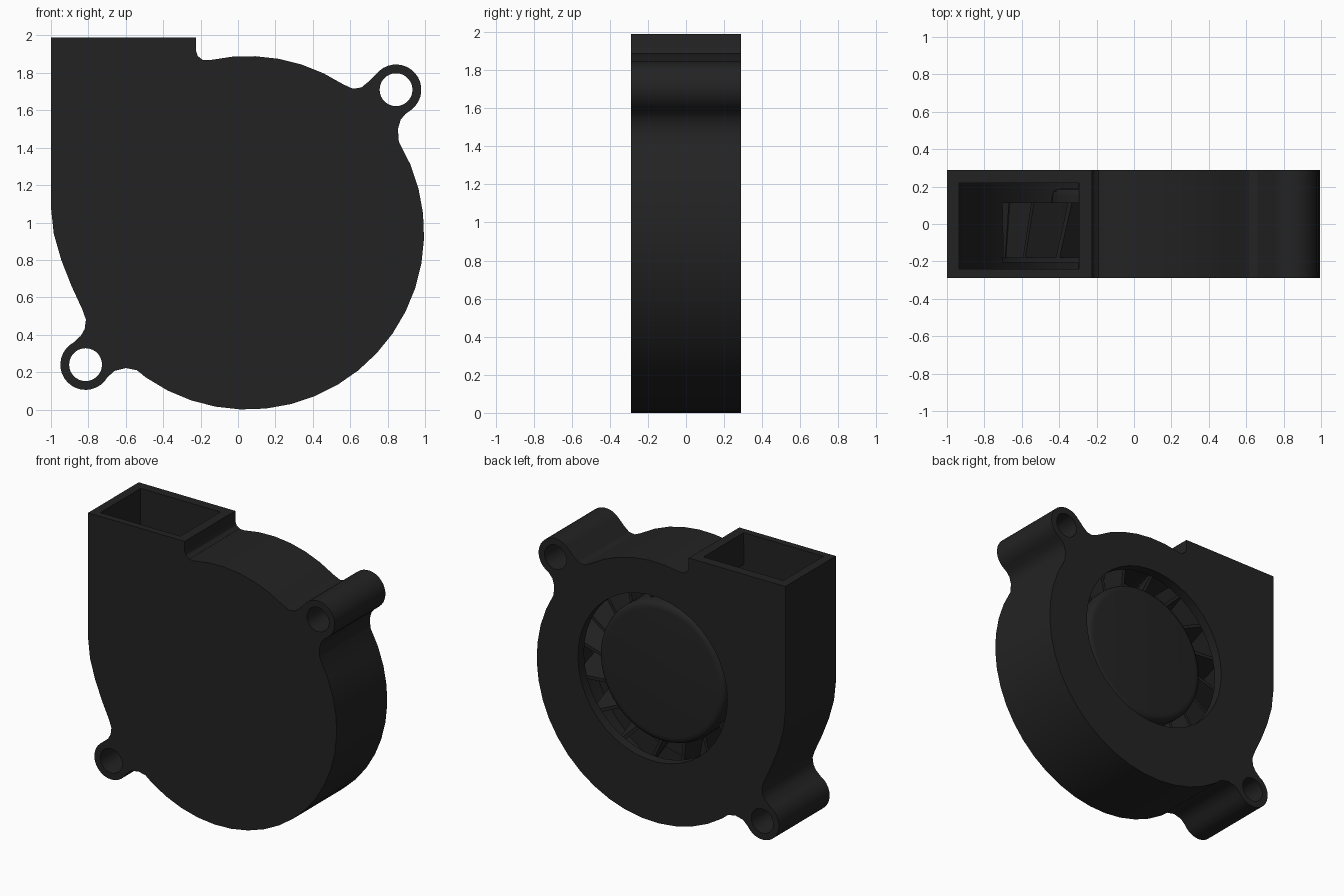
import bpy, bmesh, math

if "Cube" in bpy.data.objects:
    bpy.data.objects.remove(bpy.data.objects["Cube"])

black = bpy.data.materials.new("matte_black")
black.diffuse_color = (0.0165, 0.0165, 0.0165, 1)
black.use_nodes = True
black.node_tree.nodes["Principled BSDF"].inputs["Base Color"].default_value = black.diffuse_color


def arc(cx, cz, r, a0, a1, n):
    """Points on an arc in the xz plane, angles in degrees."""
    angles = [math.radians(a0 + (a1 - a0) * i / n) for i in range(n + 1)]
    return [(cx + r * math.cos(a), cz + r * math.sin(a)) for a in angles]


def circle(cx, cz, r, n):
    return arc(cx, cz, r, 0, 360, n)[:-1]


def add_loft(bm, rings):
    """Join (outline, y) rings of equal point count and cap both ends."""
    loops = [[bm.verts.new((x, y, z)) for x, z in pts] for pts, y in rings]
    n = len(loops[0])
    for lo, hi in zip(loops, loops[1:]):
        for i in range(n):
            j = (i + 1) % n
            bm.faces.new((lo[i], lo[j], hi[j], hi[i]))
    bm.faces.new(loops[0])
    bm.faces.new(loops[-1][::-1])


def make(name, lofts):
    bm = bmesh.new()
    for rings in lofts:
        add_loft(bm, rings)
    bmesh.ops.recalc_face_normals(bm, faces=bm.faces)
    mesh = bpy.data.meshes.new(name)
    bm.to_mesh(mesh)
    bm.free()
    mesh.materials.append(black)
    ob = bpy.data.objects.new(name, mesh)
    bpy.context.collection.objects.link(ob)
    return ob


def smooth(ob, angle=30):
    bpy.ops.object.select_all(action='DESELECT')
    ob.select_set(True)
    bpy.context.view_layer.objects.active = ob
    bpy.ops.object.shade_smooth_by_angle(angle=math.radians(angle))


CX, CZ = 0.05, 0.945          # volute centre
HX, HZ = 0.065, 1.04          # impeller centre
EARS = [(-0.815, 0.24), (0.845, 1.71)]

# Housing outline: outlet, spiral side, ear, round body, ear, round top
outline = [(-0.225, 1.99), (-1, 1.99), (-1, 1.08), (-0.985, 0.94), (-0.945, 0.80),
           (-0.89, 0.66), (-0.83, 0.53), (-0.813, 0.48), (-0.82, 0.43), (-0.84, 0.395)]
outline += arc(*EARS[0], 0.135, 118, 330, 18)
outline += [(-0.66, 0.207), (-0.60, 0.222), (-0.54, 0.21)]
outline += arc(CX, CZ, 0.945, 235, 391, 19)
outline += [(0.855, 1.50), (0.87, 1.55), (0.895, 1.58)]
outline += arc(*EARS[1], 0.135, -51, 132, 16)
outline += [(0.70, 1.755), (0.66, 1.722), (0.615, 1.715)]
outline += arc(CX, CZ, 0.945, 57, 102.5, 6)
outline += [(-0.19, 1.87), (-0.215, 1.89), (-0.225, 1.92)]
housing = make("housing", [[(outline, -0.29), (outline, 0.29)]])

# Cutters: inner volute with outlet duct, inlet opening, screw holes
cavity = [(-0.295, 2.1), (-0.935, 2.1), (-0.935, 1.08), (-0.92, 0.94), (-0.885, 0.81),
          (-0.83, 0.68), (-0.76, 0.55)]
cavity += arc(CX, CZ, 0.885, 213, 473, 32)
cutters = [make("cavity_cutter", [[(cavity, -0.24), (cavity, 0.22)]])]
inlet = circle(HX, HZ, 0.6, 42)
cutters.append(make("inlet_cutter", [[(inlet, 0.1), (inlet, 0.4)]]))
holes = [circle(x, z, 0.088, 28) for x, z in EARS]
cutters.append(make("screw_hole_cutter", [[(h, -0.4), (h, 0.4)] for h in holes]))
for cutter in cutters:
    cutter.hide_render = True
    mod = housing.modifiers.new("cut", 'BOOLEAN')
    mod.operation, mod.solver, mod.object = 'DIFFERENCE', 'EXACT', cutter
bpy.context.view_layer.objects.active = housing
housing.select_set(True)
for mod in list(housing.modifiers):
    bpy.ops.object.modifier_apply(modifier=mod.name)
for cutter in cutters:
    bpy.data.objects.remove(cutter)
smooth(housing)

# Impeller hub with a rounded rim
hub = make("impeller_hub", [[(circle(HX, HZ, r, 48), y) for r, y in
           [(0.505, -0.19), (0.505, 0.15), (0.497, 0.173), (0.478, 0.187), (0.455, 0.19)]]])
smooth(hub, 40)

# Impeller base disc
disc = circle(HX, HZ, 0.77, 48)
smooth(make("impeller_disc", [[(disc, -0.205), (disc, -0.18)]]))


def blade_section(a):
    """Thin swept blade section starting inside the hub."""
    pts = []
    for r, sweep, side in [(0.49, 0, -1), (0.77, 8, -1), (0.77, 8, 1), (0.49, 0, 1)]:
        t = math.radians(a + sweep) + side * 0.012 / r
        pts.append((HX + r * math.cos(t), HZ + r * math.sin(t)))
    return pts


# Twisted impeller blades
make("impeller_blades", [[(blade_section(i * 20), -0.185), (blade_section(i * 20 - 6), 0.115)]
                         for i in range(18)])
